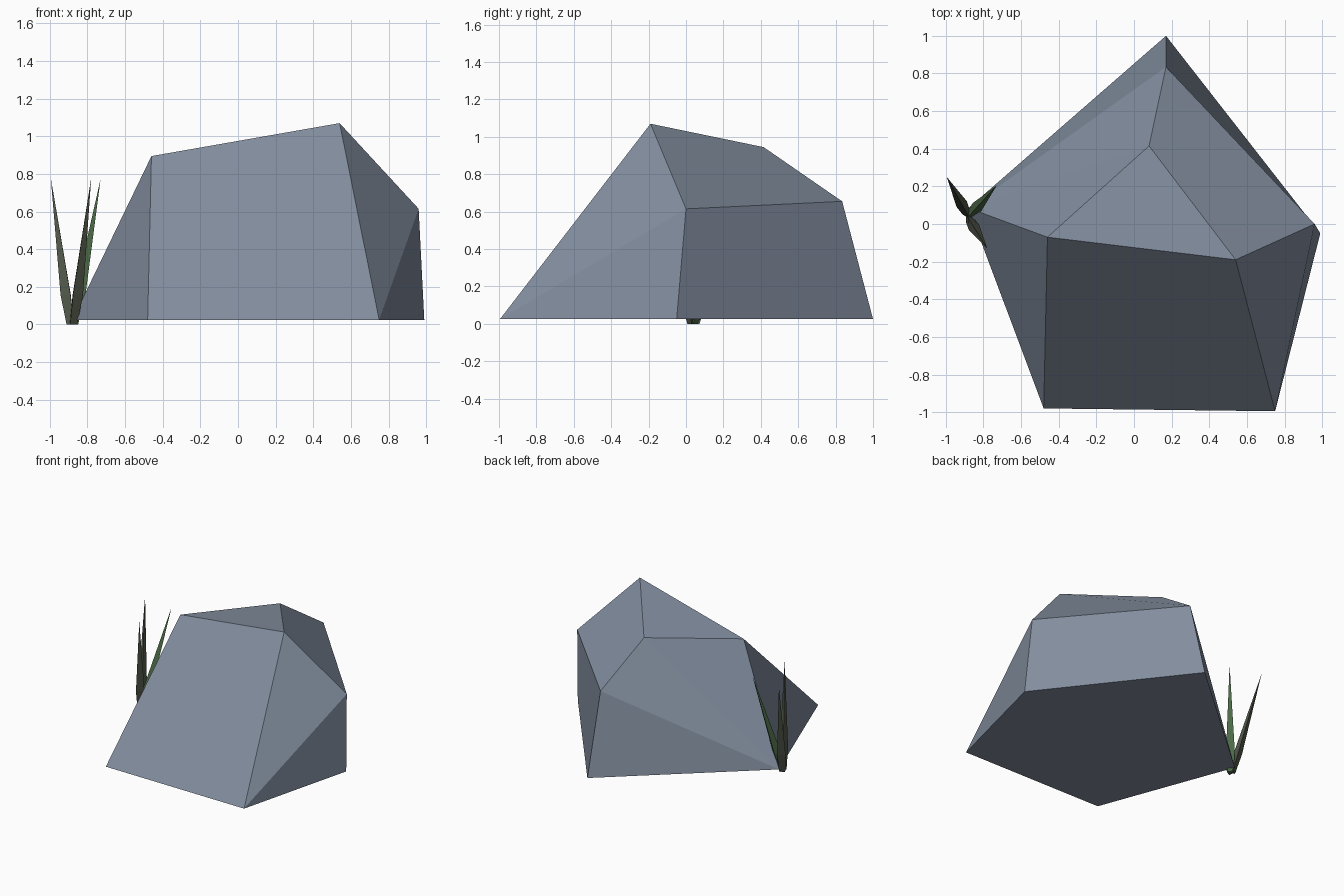
import bpy
import math
from mathutils import Vector

if "Cube" in bpy.data.objects:
    bpy.data.objects.remove(bpy.data.objects["Cube"])


def material(name, rgb):
    m = bpy.data.materials.new(name)
    m.diffuse_color = (*rgb, 1)
    m.use_nodes = True
    m.node_tree.nodes["Principled BSDF"].inputs["Base Color"].default_value = m.diffuse_color
    return m


slate = material("slate grey", (0.225, 0.27, 0.345))
olive = material("olive grey", (0.085, 0.10, 0.07))
green = material("grass green", (0.075, 0.15, 0.065))


def mesh_object(name, verts, faces, mat):
    me = bpy.data.meshes.new(name)
    me.from_pydata(verts, [], faces)
    me.materials.append(mat)
    me.validate()
    ob = bpy.data.objects.new(name, me)
    bpy.context.collection.objects.link(ob)
    return ob


# Boulder: pentagonal foot, irregular faceted crown
foot = [(-0.48, -0.98), (0.75, -0.995), (0.99, -0.05), (0.17, 1.0), (-0.88, 0.085)]
crown = [(-0.46, -0.07, 0.895), (0.54, -0.19, 1.07), (0.96, 0.0, 0.615),
         (0.17, 0.835, 0.655), (0.08, 0.415, 0.945)]
rock_faces = [
    (4, 3, 2, 1, 0),                       # underside
    (0, 1, 6, 5), (1, 7, 6), (1, 2, 7),    # front and right
    (2, 3, 8, 7), (3, 4, 8), (4, 0, 5),    # back and left
    (5, 6, 9), (6, 7, 8, 9), (4, 5, 9), (4, 9, 8),  # top
]
mesh_object("boulder", [(x, y, 0.025) for x, y in foot] + crown, rock_faces, slate)


# Grass tuft: three-sided blades, widest a little above the ground
def blade(name, base, tip, mat, turn):
    base, tip = Vector(base), Vector(tip)
    lean = math.atan2(tip.y - base.y, tip.x - base.x)
    verts = []
    for t, r in ((0, 0.026), (0.2, 0.036)):
        c = base.lerp(tip, t)
        for i in range(3):
            a = lean + turn + i * math.tau / 3
            verts.append((c.x + r * math.cos(a), c.y + r * math.sin(a), c.z))
    verts.append(tip)
    faces = [(2, 1, 0)]
    for i in range(3):
        j = (i + 1) % 3
        faces += [(i, j, j + 3, i + 3), (i + 3, j + 3, 6)]
    mesh_object(name, verts, faces, mat)


blade("grass_blade_left", (-0.885, 0.05, 0), (-0.995, 0.25, 0.78), olive, math.pi)
blade("grass_blade_front", (-0.88, 0.03, 0), (-0.78, -0.13, 0.78), olive, math.pi)
blade("grass_blade_right", (-0.875, 0.045, 0), (-0.73, 0.205, 0.775), green, math.pi)
